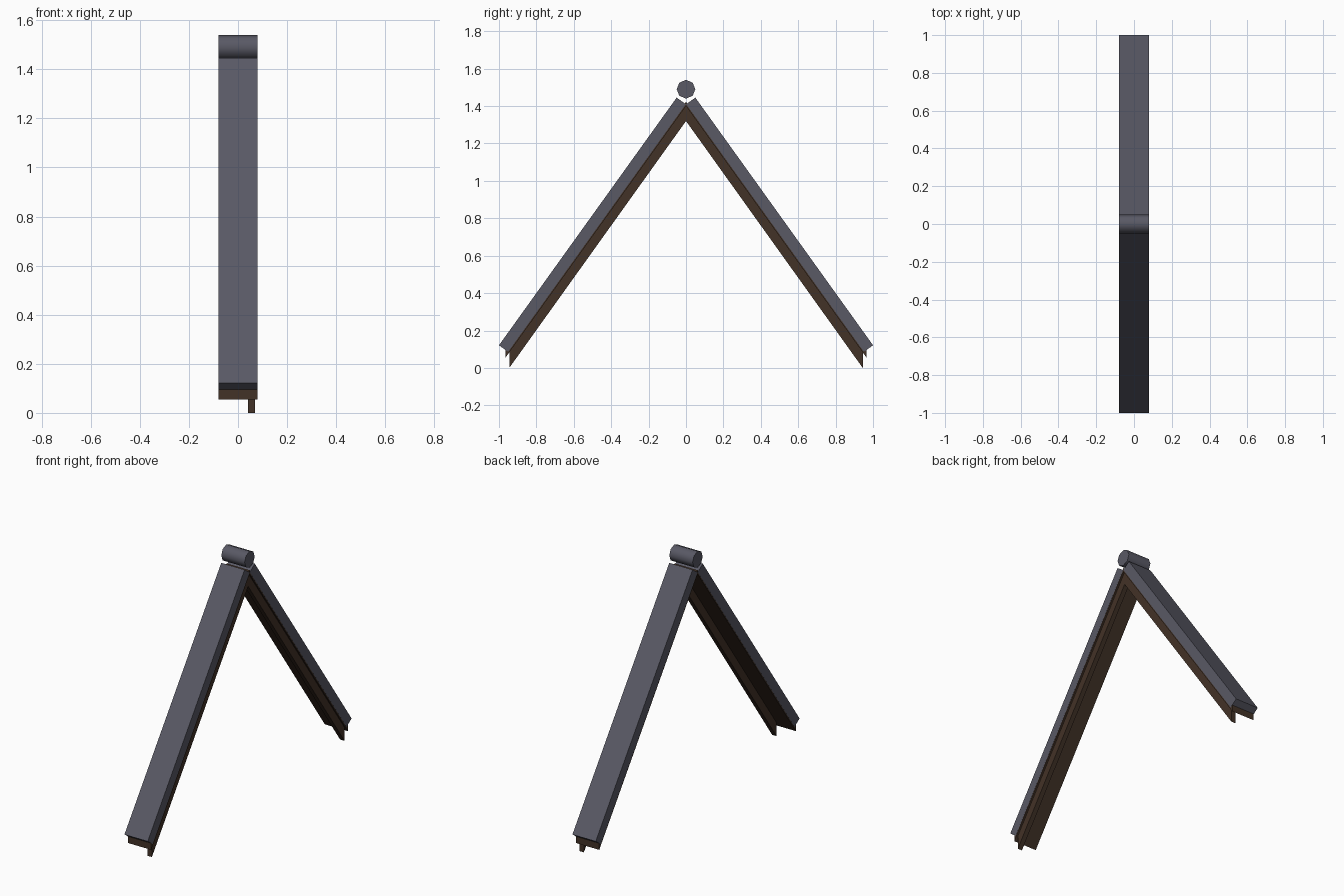
import bpy, bmesh, math

if "Cube" in bpy.data.objects:
    bpy.data.objects.remove(bpy.data.objects["Cube"])

SLATE = (0.10, 0.10, 0.13, 1)
WOOD = (0.055, 0.032, 0.02, 1)


def material(name, colour):
    m = bpy.data.materials.new(name)
    m.diffuse_color = colour
    m.use_nodes = True
    m.node_tree.nodes["Principled BSDF"].inputs["Base Color"].default_value = m.diffuse_color
    return m


slate = material("slate", SLATE)
wood = material("dark_wood", WOOD)


def extrude_yz(name, profile, x0, x1, mat):
    """Closed y-z profile extruded from x0 to x1."""
    bm = bmesh.new()
    face = bm.faces.new([bm.verts.new((x0, y, z)) for y, z in profile])
    new = bmesh.ops.extrude_face_region(bm, geom=[face])["geom"]
    bmesh.ops.translate(bm, vec=(x1 - x0, 0, 0),
                        verts=[v for v in new if isinstance(v, bmesh.types.BMVert)])
    bmesh.ops.recalc_face_normals(bm, faces=bm.faces)
    mesh = bpy.data.meshes.new(name)
    bm.to_mesh(mesh)
    bm.free()
    mesh.materials.append(mat)
    obj = bpy.data.objects.new(name, mesh)
    bpy.context.collection.objects.link(obj)
    return obj


# Sloping slate slabs, square-cut at both ends
slab = [(-1.0, 0.121), (-0.05, 1.445), (-0.001, 1.41), (-0.951, 0.086)]
for side, s in (("front", 1), ("back", -1)):
    extrude_yz(side + "_roof_slab", [(y * s, z) for y, z in slab], -0.08, 0.08, slate)


def gable(half):
    """Mirror a half outline (bottom end to apex, then back) across y = 0."""
    outer, inner = half
    return outer + [(-y, z) for y, z in outer[-2::-1]] + \
        [(-y, z) for y, z in inner[:-1]] + inner[::-1]


# Thin wooden boarding under the slabs, plumb-cut at the eaves
extrude_yz("roof_boarding",
           gable(([(-0.965, 0.10), (0, 1.423)], [(-0.965, 0.055), (0, 1.40)])),
           -0.0795, 0.0795, wood)

# Single rafter pair under the boarding
extrude_yz("rafter_pair",
           gable(([(-0.945, 0.09), (0, 1.41)], [(-0.945, 0.0), (0, 1.32)])),
           0.04, 0.07, wood)

# Eight-sided ridge roll
bpy.ops.mesh.primitive_cylinder_add(vertices=8, radius=0.05, depth=0.16,
                                    location=(0, 0, 1.49),
                                    rotation=(0, math.pi / 2, 0))
ridge = bpy.context.object
ridge.name = "ridge_roll"
ridge.data.materials.append(slate)
bpy.ops.object.shade_smooth_by_angle(angle=math.radians(50))
